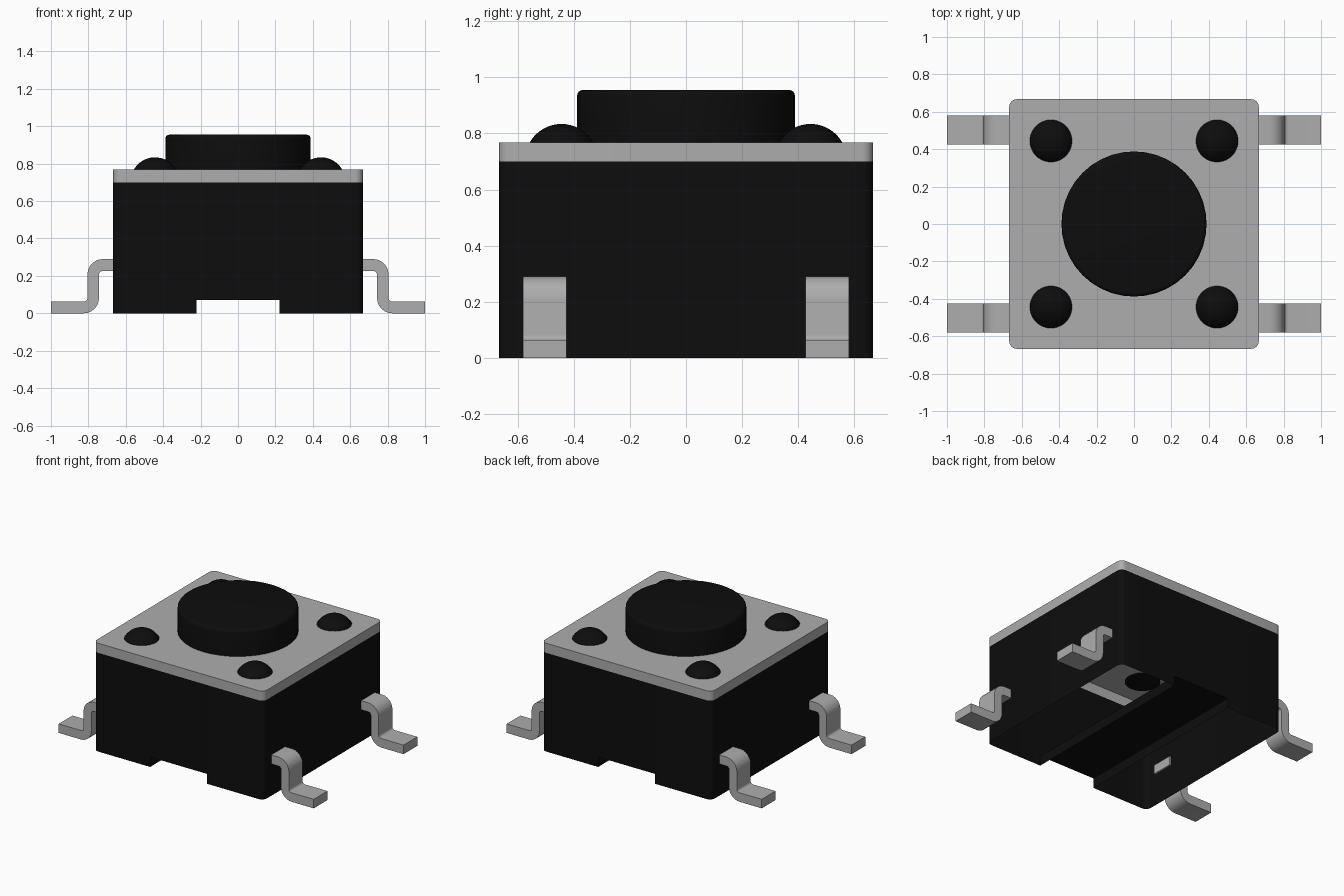
import bpy
import bmesh
import math

cube = bpy.data.objects.get("Cube")
if cube:
    bpy.data.objects.remove(cube, do_unlink=True)


def material(name, rgb, roughness):
    m = bpy.data.materials.new(name)
    m.use_nodes = True
    m.diffuse_color = (*rgb, 1)
    bsdf = m.node_tree.nodes["Principled BSDF"]
    bsdf.inputs["Base Color"].default_value = (*rgb, 1)
    bsdf.inputs["Roughness"].default_value = roughness
    return m


BLACK = material("black plastic", (0.004, 0.004, 0.004), 0.6)
STEEL = material("pale steel", (0.42, 0.42, 0.42), 0.5)

HALF = 0.667      # half width of the case
CORNER = 0.04     # vertical corner radius
SLOT = 0.222      # half width of the channel underneath
SLOT_Z = 0.07     # channel height
SEAM, TOP = 0.70, 0.768


def finish(bm, name, mat, angle=35):
    me = bpy.data.meshes.new(name)
    bm.to_mesh(me)
    bm.free()
    me.materials.append(mat)
    ob = bpy.data.objects.new(name, me)
    bpy.context.collection.objects.link(ob)
    bpy.ops.object.select_all(action='DESELECT')
    ob.select_set(True)
    bpy.context.view_layer.objects.active = ob
    bpy.ops.object.shade_smooth_by_angle(angle=math.radians(angle))
    return ob


def arc(cx, cz, r, a0, a1, n=6):
    """Points on an arc, angles in degrees."""
    return [(cx + r * math.cos(math.radians(a0 + (a1 - a0) * i / n)),
             cz + r * math.sin(math.radians(a0 + (a1 - a0) * i / n)))
            for i in range(n + 1)]


def outline():
    """Rounded square, counter-clockwise, split where the channel meets it."""
    c = HALF - CORNER
    return ([(-SLOT, -HALF), (SLOT, -HALF)] + arc(c, -c, CORNER, -90, 0)
            + arc(c, c, CORNER, 0, 90) + [(SLOT, HALF), (-SLOT, HALF)]
            + arc(-c, c, CORNER, 90, 180) + arc(-c, -c, CORNER, 180, 270))


def face(bm, pts):
    return bm.faces.new([bm.verts.new(p) for p in pts])


def walls(bm, z0, z1, notch=None):
    """Wall around the outline, raised over the channel when notch is given."""
    pts = outline()
    for (ax, ay), (bx, by) in zip(pts, pts[1:] + pts[:1]):
        over_slot = max(abs(ax), abs(bx)) < SLOT + 0.001
        z = notch if notch and over_slot else z0
        face(bm, [(ax, ay, z), (bx, by, z), (bx, by, z1), (ax, ay, z1)])


# Case: hollow shell with a channel running front to back underneath
bm = bmesh.new()
walls(bm, 0, SEAM, SLOT_Z)
face(bm, [(-SLOT, -HALF, SLOT_Z), (-SLOT, HALF, SLOT_Z),
          (SLOT, HALF, SLOT_Z), (SLOT, -HALF, SLOT_Z)])
for s in (1, -1):
    face(bm, [(s * SLOT, -s * HALF, 0), (s * SLOT, -s * HALF, SLOT_Z),
              (s * SLOT, s * HALF, SLOT_Z), (s * SLOT, s * HALF, 0)])
bmesh.ops.remove_doubles(bm, verts=bm.verts, dist=1e-5)
finish(bm, "case", BLACK)

# Cover plate: shallow lid, open underneath
bm = bmesh.new()
walls(bm, SEAM, TOP)
face(bm, [(x, y, TOP) for x, y in outline()])
bmesh.ops.remove_doubles(bm, verts=bm.verts, dist=1e-5)
finish(bm, "cover_plate", STEEL)


def lathe(name, profile, x, y, mat, steps):
    """Spin an (r, z) profile that starts and ends on the axis."""
    bm = bmesh.new()
    vs = [bm.verts.new((r, 0, z)) for r, z in profile]
    es = [bm.edges.new(p) for p in zip(vs, vs[1:])]
    bmesh.ops.spin(bm, geom=vs + es, cent=(0, 0, 0), axis=(0, 0, 1),
                   angle=2 * math.pi, steps=steps, use_merge=True)
    bmesh.ops.remove_doubles(bm, verts=bm.verts, dist=1e-5)
    bmesh.ops.recalc_face_normals(bm, faces=bm.faces)
    ob = finish(bm, name, mat)
    ob.location = (x, y, 0)


# Push button with a softened rim
R, H, B = 0.388, 0.955, 0.02
lathe("button", [(0, TOP - 0.005), (R, TOP - 0.005)]
      + arc(R - B, H - B, B, 0, 90, 4) + [(0, H)], 0, 0, BLACK, 40)

# Four domed rivets
r, h = 0.113, 0.066
big = (r * r + h * h) / (2 * h)
edge = math.degrees(math.asin((big - h) / big))
dome = [(0, TOP - 0.005), (r, TOP - 0.005)] + arc(0, TOP + h - big, big, edge, 90, 8)
for side, sx in (("left", 1), ("right", -1)):
    for end, sy in (("front", -1), ("back", 1)):
        lathe(f"rivet_{end}_{side}", dome, sx * 0.444, sy * 0.444, BLACK, 28)

# Four bent terminals: side profile extruded across its width
T, OUT, INN = 0.064, 0.082, 0.018
XO, XI, ZT = 0.805, 0.743, 0.29
profile = ([(1.0, 0), (1.0, T)]
           + arc(XO + INN, T + INN, INN, 270, 180)
           + arc(XO - OUT, ZT - OUT, OUT, 0, 90)
           + [(0.655, ZT), (0.655, ZT - T)]
           + arc(XI - INN, ZT - T - INN, INN, 90, 0)
           + arc(XI + OUT, OUT, OUT, 180, 270))
for side, sx in (("left", 1), ("right", -1)):
    for end, sy in (("front", -1), ("back", 1)):
        bm = bmesh.new()
        yc = sy * 0.503
        f = face(bm, [(sx * x, yc - 0.077, z) for x, z in profile])
        ext = bmesh.ops.extrude_face_region(bm, geom=[f], use_keep_orig=True)
        bmesh.ops.translate(bm, vec=(0, 0.154, 0), verts=[
            v for v in ext["geom"] if isinstance(v, bmesh.types.BMVert)])
        bmesh.ops.recalc_face_normals(bm, faces=bm.faces)
        finish(bm, f"terminal_{end}_{side}", STEEL)
